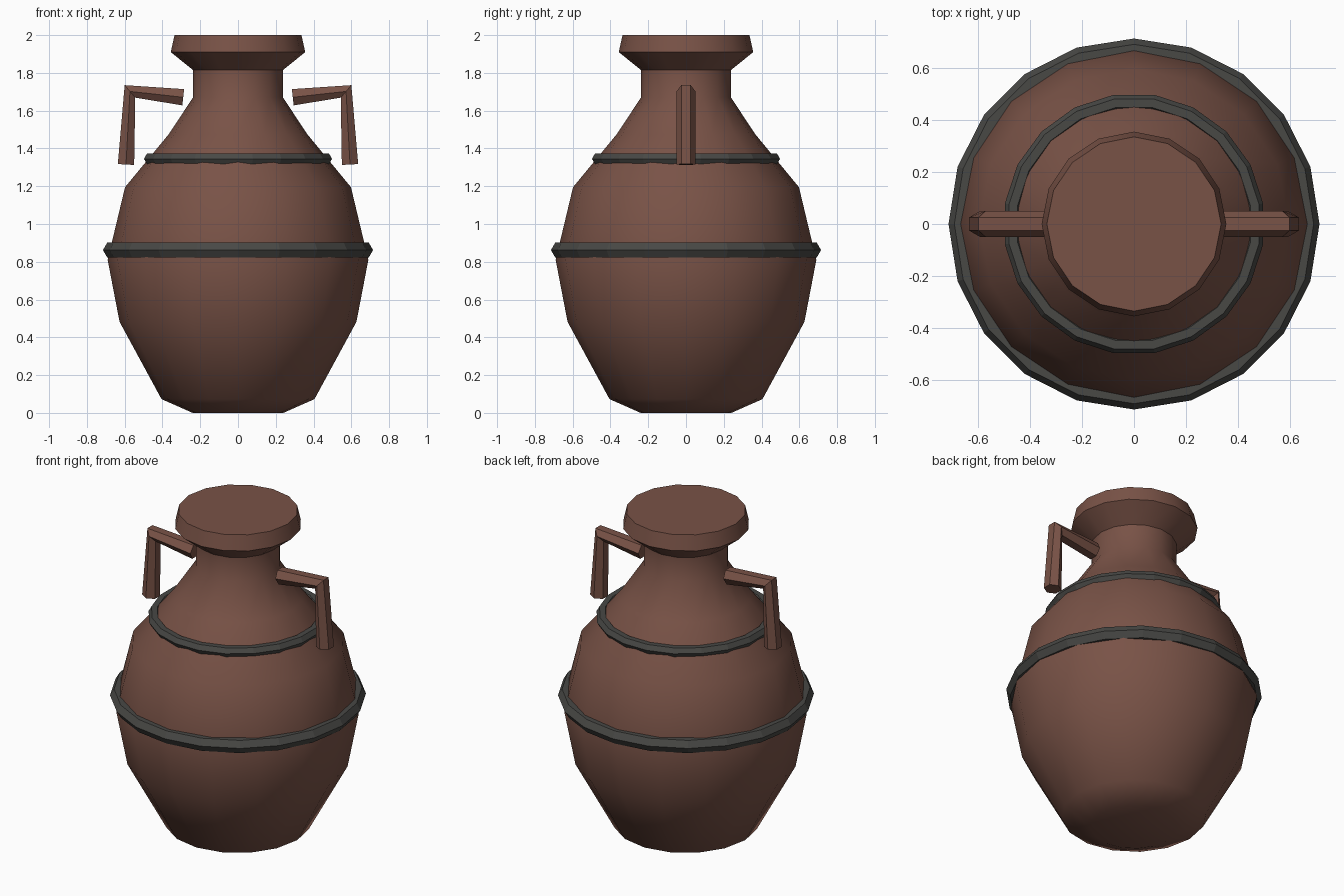
import bpy, bmesh
from math import pi, sin, cos, radians
from mathutils import Vector

if "Cube" in bpy.data.objects:
    bpy.data.objects.remove(bpy.data.objects["Cube"])


def material(name, rgb):
    m = bpy.data.materials.new(name)
    m.diffuse_color = (*rgb, 1)
    m.use_nodes = True
    m.node_tree.nodes["Principled BSDF"].inputs["Base Color"].default_value = m.diffuse_color
    return m


CLAY = material("clay", (0.19, 0.085, 0.062))
IRON = material("dark_band", (0.065, 0.065, 0.06))


def loft(name, rings, mat, closed=False, smooth=None):
    """Skin a list of point rings; cap the ends unless the rings form a loop."""
    bm = bmesh.new()
    loops = [[bm.verts.new(p) for p in ring] for ring in rings]
    n = len(loops[0])
    pairs = list(zip(loops, loops[1:]))
    if closed:
        pairs.append((loops[-1], loops[0]))
    for a, b in pairs:
        for i in range(n):
            j = (i + 1) % n
            bm.faces.new((a[i], a[j], b[j], b[i]))
    if not closed:
        bm.faces.new(loops[0][::-1])
        bm.faces.new(loops[-1])
    bmesh.ops.recalc_face_normals(bm, faces=bm.faces)
    me = bpy.data.meshes.new(name)
    bm.to_mesh(me)
    bm.free()
    me.materials.append(mat)
    ob = bpy.data.objects.new(name, me)
    bpy.context.collection.objects.link(ob)
    if smooth:
        bpy.ops.object.select_all(action='DESELECT')
        ob.select_set(True)
        bpy.context.view_layer.objects.active = ob
        bpy.ops.object.shade_smooth_by_angle(angle=radians(smooth))
    return ob


def circle(r, z, n, offset=0.0):
    return [(r * cos(2 * pi * (i + offset) / n), r * sin(2 * pi * (i + offset) / n), z)
            for i in range(n)]


# Vessel body with neck and flared lip
profile = [(0.24, 0), (0.405, 0.073), (0.627, 0.482), (0.69, 0.81), (0.598, 1.195),
           (0.367, 1.475), (0.238, 1.67), (0.238, 1.815), (0.356, 1.91), (0.336, 2.0)]
loft("vessel_body", [circle(r, z, 16) for r, z in profile], CLAY, smooth=40)


# Hexagonal bands around belly and shoulder
def band(name, major, minor, z, offset):
    rings = [circle(major + minor * cos(k * pi / 3), z + minor * sin(k * pi / 3), 20, offset)
             for k in range(6)]
    loft(name, rings, IRON, closed=True)


band("belly_band", 0.67, 0.045, 0.862, 0)
band("shoulder_band", 0.471, 0.033, 1.345, 0.5)


# Bent hexagonal handles on both sides
def handle(name, side):
    path = [Vector(p) for p in ((0.29, 0, 1.671), (0.572, 0, 1.702), (0.593, 0, 1.315))]
    d1, d2 = (path[1] - path[0]).normalized(), (path[2] - path[1]).normalized()
    rings = []
    for p, d in zip(path, (d1, (d1 + d2).normalized(), d2)):
        out = Vector((-d.z, 0, d.x))
        pts = [p + Vector((0, 0.05 * cos(k * pi / 3), 0)) + out * 0.05 * sin(k * pi / 3)
               for k in range(6)]
        rings.append([(side * q.x, q.y, q.z) for q in pts])
    loft(name, rings, CLAY)


handle("right_handle", 1)
handle("left_handle", -1)
